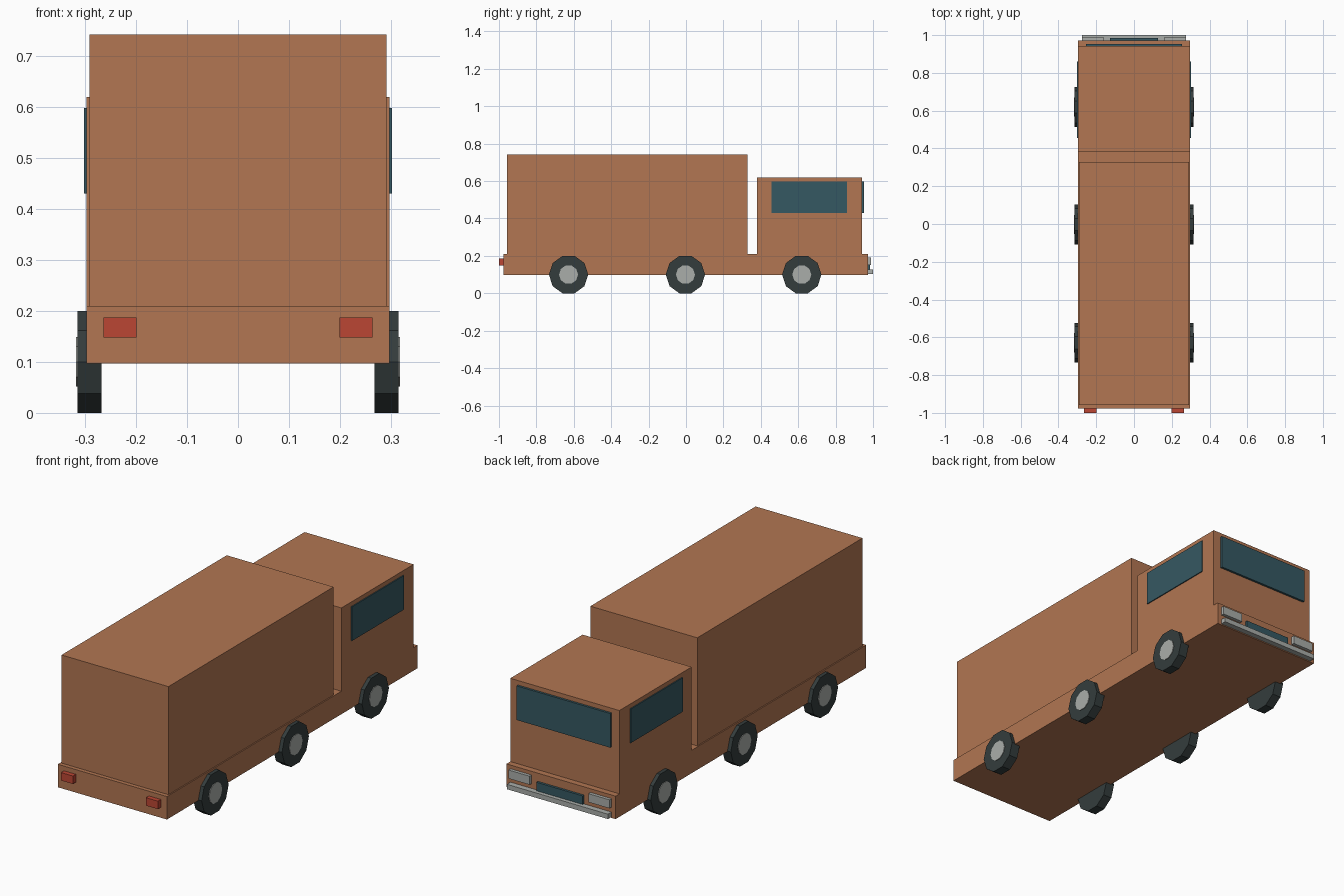
import bpy, bmesh, math
from mathutils import Matrix

if "Cube" in bpy.data.objects:
    bpy.data.objects.remove(bpy.data.objects["Cube"])


def material(name, r, g, b):
    m = bpy.data.materials.new(name)
    m.diffuse_color = (r, g, b, 1)
    m.use_nodes = True
    m.node_tree.nodes["Principled BSDF"].inputs["Base Color"].default_value = m.diffuse_color
    return m


BODY = material("copper_paint", 0.445, 0.181, 0.084)
GLASS = material("teal_glass", 0.036, 0.098, 0.122)
TYRE = material("dark_rubber", 0.034, 0.046, 0.046)
METAL = material("pale_metal", 0.40, 0.42, 0.40)
RED = material("tail_red", 0.497, 0.061, 0.034)


def finish(name, bm, mat):
    bmesh.ops.recalc_face_normals(bm, faces=bm.faces)
    me = bpy.data.meshes.new(name)
    bm.to_mesh(me)
    bm.free()
    me.materials.append(mat)
    ob = bpy.data.objects.new(name, me)
    bpy.context.collection.objects.link(ob)
    return ob


def box(name, x, y, z, mat):
    """Box spanning the given (min, max) ranges."""
    bm = bmesh.new()
    bmesh.ops.create_cube(bm, size=1)
    for v in bm.verts:
        for i, (lo, hi) in enumerate((x, y, z)):
            v.co[i] = hi if v.co[i] > 0 else lo
    return finish(name, bm, mat)


def disc(name, radius, x, y, z, mat):
    """Ten-sided drum along x with a flat side at the bottom."""
    bm = bmesh.new()
    turn = (Matrix.Translation((sum(x) / 2, y, z))
            @ Matrix.Rotation(math.pi / 2, 4, 'Y')
            @ Matrix.Rotation(math.pi / 2, 4, 'Z'))
    bmesh.ops.create_cone(bm, cap_ends=True, segments=10, radius1=radius,
                          radius2=radius, depth=abs(x[1] - x[0]), matrix=turn)
    # put a corner exactly on the fore-aft axis
    if not any(abs(v.co.z - z) < 1e-4 for v in bm.verts):
        bmesh.ops.rotate(bm, verts=bm.verts, cent=(0, y, z),
                         matrix=Matrix.Rotation(math.pi / 10, 3, 'X'))
    return finish(name, bm, mat)


def mirrored(lo, hi, side):
    return tuple(sorted((side * lo, side * hi)))


# Body
box("chassis", (-0.297, 0.297), (-0.977, 0.972), (0.097, 0.21), BODY)
box("cargo_box", (-0.291, 0.291), (-0.957, 0.328), (0.21, 0.742), BODY)
box("cab", (-0.297, 0.297), (0.38, 0.942), (0.21, 0.62), BODY)

# Nose fittings
box("windshield", (-0.255, 0.255), (0.942, 0.953), (0.43, 0.598), GLASS)
box("grille", (-0.126, 0.126), (0.972, 0.984), (0.128, 0.17), GLASS)
box("bumper", (-0.275, 0.275), (0.972, 1.0), (0.102, 0.126), METAL)

# Paired parts
for side, tag in ((-1, "left"), (1, "right")):
    box(f"side_window_{tag}", mirrored(0.297, 0.302, side),
        (0.456, 0.86), (0.43, 0.598), GLASS)
    box(f"headlight_{tag}", mirrored(0.16, 0.275, side),
        (0.972, 0.988), (0.15, 0.192), METAL)
    box(f"tail_light_{tag}", mirrored(0.199, 0.264, side),
        (-1.0, -0.977), (0.148, 0.187), RED)
    for y, place in ((0.619, "front"), (-0.003, "middle"), (-0.628, "rear")):
        disc(f"tyre_{place}_{tag}", 0.105, mirrored(0.268, 0.315, side),
             y, 0.1, TYRE)
        disc(f"hub_{place}_{tag}", 0.051, mirrored(0.30, 0.318, side),
             y, 0.1, METAL)
